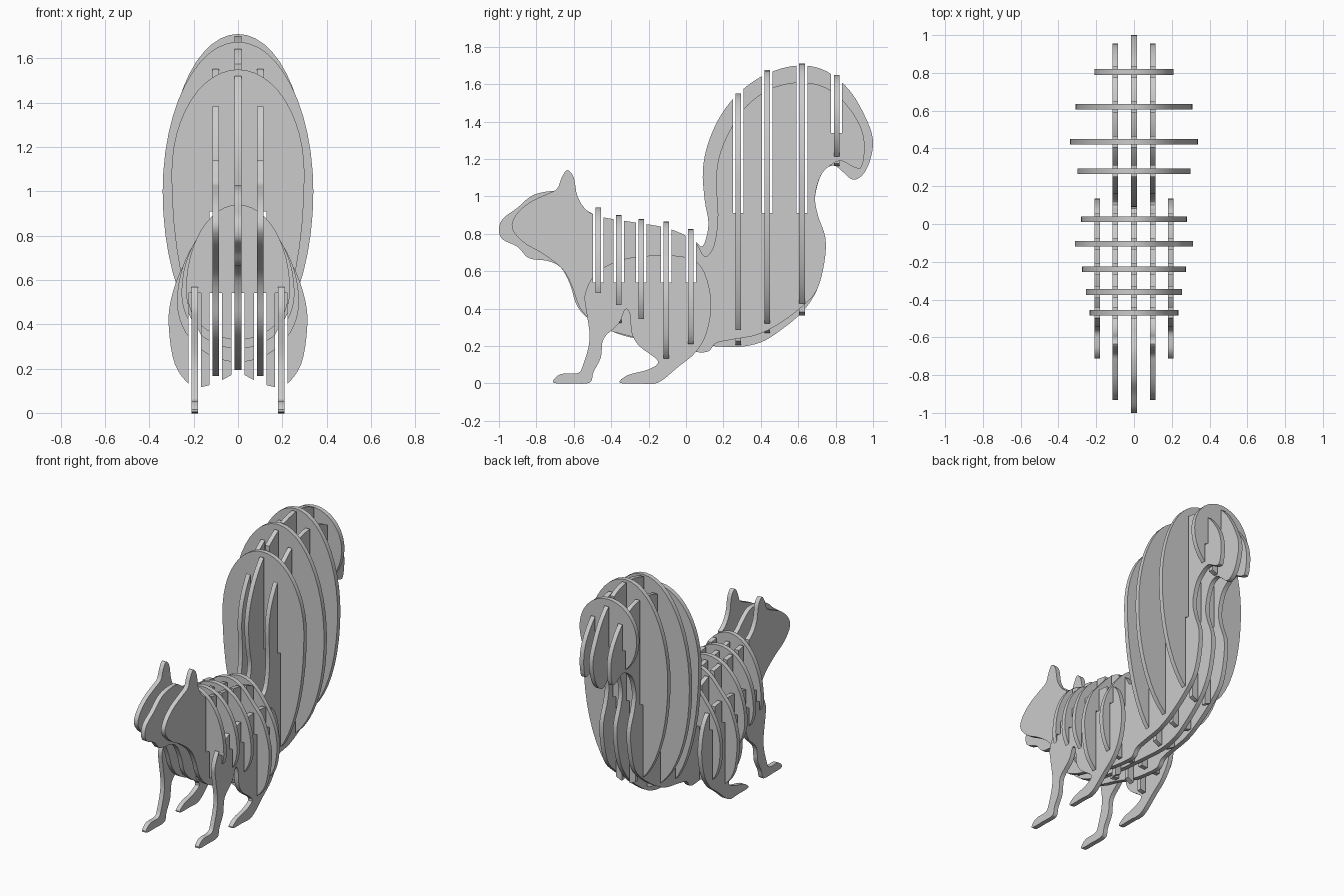
import bpy
import bmesh
import math
from mathutils import Vector

if "Cube" in bpy.data.objects:
    bpy.data.objects.remove(bpy.data.objects["Cube"])

THICK = 0.03        # sheet thickness
SLOT = 0.057        # width of the interlocking slots
BODY, TAIL, TIP = 0.54, 0.91, 1.34   # heights where the slots meet

grey = bpy.data.materials.new("plain grey board")
grey.use_nodes = True
grey.diffuse_color = (0.6, 0.6, 0.6, 1)
grey.node_tree.nodes["Principled BSDF"].inputs["Base Color"].default_value = (0.6, 0.6, 0.6, 1)


def smooth_loop(points, steps=4):
    """Closed rounded outline through the control points."""
    result = []
    count = len(points)
    for i in range(count):
        a, b, c, d = (Vector(points[(i + k) % count]) for k in (-1, 0, 1, 2))
        for s in range(steps):
            t = s / steps
            result.append(b + (c - a) * (t / 2)
                          + (a * 2 - b * 5 + c * 4 - d) * (t * t / 2)
                          + (b * 3 - a - c * 3 + d) * (t ** 3 / 2))
    return result


def add_box(bm, centre, size):
    made = bmesh.ops.create_cube(bm, size=1)["verts"]
    bmesh.ops.scale(bm, verts=made, vec=size)
    bmesh.ops.translate(bm, verts=made, vec=centre)


def new_object(name, bm):
    bmesh.ops.recalc_face_normals(bm, faces=bm.faces)
    mesh = bpy.data.meshes.new(name)
    bm.to_mesh(mesh)
    bm.free()
    obj = bpy.data.objects.new(name, mesh)
    bpy.context.scene.collection.objects.link(obj)
    return obj


def sheet(name, outline, place, normal, fill_cutter):
    """Flat sheet from an outline, with slots cut out of it."""
    bm = bmesh.new()
    half = Vector(normal) * (THICK / 2)
    face = bm.faces.new([bm.verts.new(place(*p) - half) for p in outline])
    grown = bmesh.ops.extrude_face_region(bm, geom=[face])["geom"]
    bmesh.ops.translate(bm, vec=half * 2,
                        verts=[g for g in grown if isinstance(g, bmesh.types.BMVert)])
    obj = new_object(name, bm)
    obj.data.materials.append(grey)

    cut_bm = bmesh.new()
    fill_cutter(cut_bm)
    cutter = new_object("slot_cutter", cut_bm)
    cutter.hide_render = True
    mod = obj.modifiers.new("slots", "BOOLEAN")
    mod.operation = "DIFFERENCE"
    mod.solver = "EXACT"
    mod.object = cutter
    bpy.context.view_layer.update()
    cut = bpy.data.meshes.new_from_object(
        obj.evaluated_get(bpy.context.evaluated_depsgraph_get()))
    obj.modifiers.clear()
    obj.data = cut
    bpy.data.objects.remove(cutter)
    return obj


def ellipse(width, low, mid, top):
    """Egg outline, widest at mid."""
    loop = []
    for i in range(48):
        a = math.tau * i / 48
        reach = top - mid if math.cos(a) > 0 else mid - low
        loop.append((width * math.sin(a), mid + reach * math.cos(a)))
    return loop


def mirrored(half):
    return smooth_loop(half + [(-x, z) for x, z in reversed(half[1:-1])])


# Cross ribs: name, y, slot height, outline
thigh = [(0, .865), (.1, .83), (.2, .72), (.26, .64), (.305, .5), (.312, .38),
         (.285, .22), (.215, .125), (.15, .12), (.07, .15), (0, .18)]
rump = [(0, .825), (.1, .79), (.2, .67), (.26, .55), (.28, .42),
        (.26, .28), (.21, .2), (.12, .19), (0, .2)]
ribs = [
    ("chest_rib", -.47, BODY, ellipse(.235, .33, .55, .94)),
    ("shoulder_rib", -.36, BODY, ellipse(.255, .29, .54, .9)),
    ("belly_rib", -.24, BODY, ellipse(.275, .23, .5, .88)),
    ("thigh_rib", -.105, BODY, mirrored(thigh)),
    ("rump_rib", .025, BODY, mirrored(rump)),
    ("tail_front_rib", .28, TAIL, ellipse(.3, .2, 1.08, 1.55)),
    ("tail_middle_rib", .435, TAIL, ellipse(.34, .265, 1.0, 1.675)),
    ("tail_back_rib", .62, TAIL, ellipse(.31, .36, 1.1, 1.71)),
    ("tail_tip_rib", .805, TIP, ellipse(.21, .16 + 1, 1.42, 1.65)),
]

# Shared outline pieces for the lengthwise sheets, as (y, z)
back = [(-.53, .925), (-.45, .89), (-.3, .865), (-.1, .83), (.04, .765)]
tail_rear = [(.69, 1.0), (.705, .9), (.745, .78), (.74, .65), (.7, .5)]

# Middle sheet: head, back, full tail, belly
spine = ([(-1, .82), (-.98, .88), (-.9, .94), (-.83, 1.0), (-.75, 1.025), (-.66, 1.025),
          (-.59, .98)] + back +
         [(.09, .735), (.12, .85), (.1, .98), (.09, 1.14), (.12, 1.29), (.19, 1.44),
          (.29, 1.56), (.43, 1.655), (.6, 1.7), (.75, 1.67), (.88, 1.56), (.97, 1.4),
          (1, 1.29), (.98, 1.18), (.94, 1.11), (.89, 1.09), (.84, 1.13), (.79, 1.165),
          (.73, 1.13)] + tail_rear +
         [(.62, .38), (.5, .28), (.4, .22), (.28, .195), (.14, .2), (-.1, .22), (-.29, .245),
          (-.4, .28), (-.5, .33), (-.58, .41), (-.62, .53), (-.67, .62), (-.74, .655),
          (-.84, .67), (-.9, .73), (-.98, .77)])

# Side sheets: cheek, ear, slimmer tail
flank = ([(-.93, .83), (-.91, .9), (-.84, .965), (-.75, 1.01), (-.69, 1.04), (-.665, 1.1),
          (-.635, 1.14), (-.6, 1.1), (-.58, 1.0)] + back +
         [(.1, .68), (.15, .74), (.17, .9), (.16, 1.09), (.185, 1.24), (.25, 1.38), (.33, 1.49),
          (.45, 1.575), (.6, 1.61), (.74, 1.585), (.85, 1.5), (.93, 1.38), (.955, 1.27),
          (.94, 1.16), (.9, 1.155), (.83, 1.19), (.77, 1.165), (.72, 1.11)] + tail_rear +
         [(.62, .41), (.5, .32), (.38, .26), (.25, .235), (.16, .215), (.12, .172), (.05, .168),
          (-.1, .19), (-.29, .25), (-.4, .28), (-.5, .33), (-.57, .41), (-.61, .52), (-.66, .61),
          (-.76, .69), (-.87, .755)])

# Outer sheets: front leg and hind leg
legs = [(-.71, .005), (-.67, .05), (-.58, .055), (-.55, .1), (-.515, .24), (-.535, .4), (-.54, .48),
        (-.49, .58), (-.4, .64), (-.28, .675), (-.1, .685), (.03, .665), (.1, .59), (.135, .43),
        (.11, .27), (.05, .165), (-.04, .09), (-.15, .004), (-.25, 0), (-.355, .004), (-.31, .045),
        (-.2, .075), (-.15, .12), (-.25, .2), (-.29, .27), (-.3, .37), (-.325, .395), (-.36, .32),
        (-.44, .24), (-.455, .14), (-.495, .06), (-.515, .004), (-.61, 0)]


def lengthwise(name, x, points, eye=False):
    def cutter(bm):
        for _, y, level, _ in ribs:
            add_box(bm, (x, y, level + 1), (.1, SLOT, 2))
        if eye:
            made = bmesh.ops.create_cone(bm, cap_ends=True, segments=24, radius1=1,
                                         radius2=1, depth=.1)["verts"]
            for v in made:
                v.co = (x + v.co.z, -.82 + v.co.x * .047, .9 + v.co.y * .038)
    return sheet(name, smooth_loop(points), lambda y, z: Vector((x, y, z)), (1, 0, 0), cutter)


def crosswise(name, y, level, outline):
    def cutter(bm):
        for x in (-.195, -.1, 0, .1, .195):
            if abs(x) < .15 or level == BODY:      # legs only meet the body ribs
                add_box(bm, (x, y, level - 1), (SLOT, .1, 2))
    return sheet(name, outline, lambda x, z: Vector((x, y, z)), (0, 1, 0), cutter)


parts = [lengthwise("spine_sheet", 0, spine)]
for side, sign in (("left", 1), ("right", -1)):
    parts.append(lengthwise(side + "_flank_sheet", sign * .1, flank, eye=True))
    parts.append(lengthwise(side + "_leg_sheet", sign * .195, legs))
parts += [crosswise(*rib) for rib in ribs]

# Round shading along the curved rims, sharp at the sheet edges
bpy.ops.object.select_all(action="DESELECT")
for part in parts:
    part.select_set(True)
bpy.context.view_layer.objects.active = parts[0]
bpy.ops.object.shade_smooth_by_angle(angle=math.radians(30))
